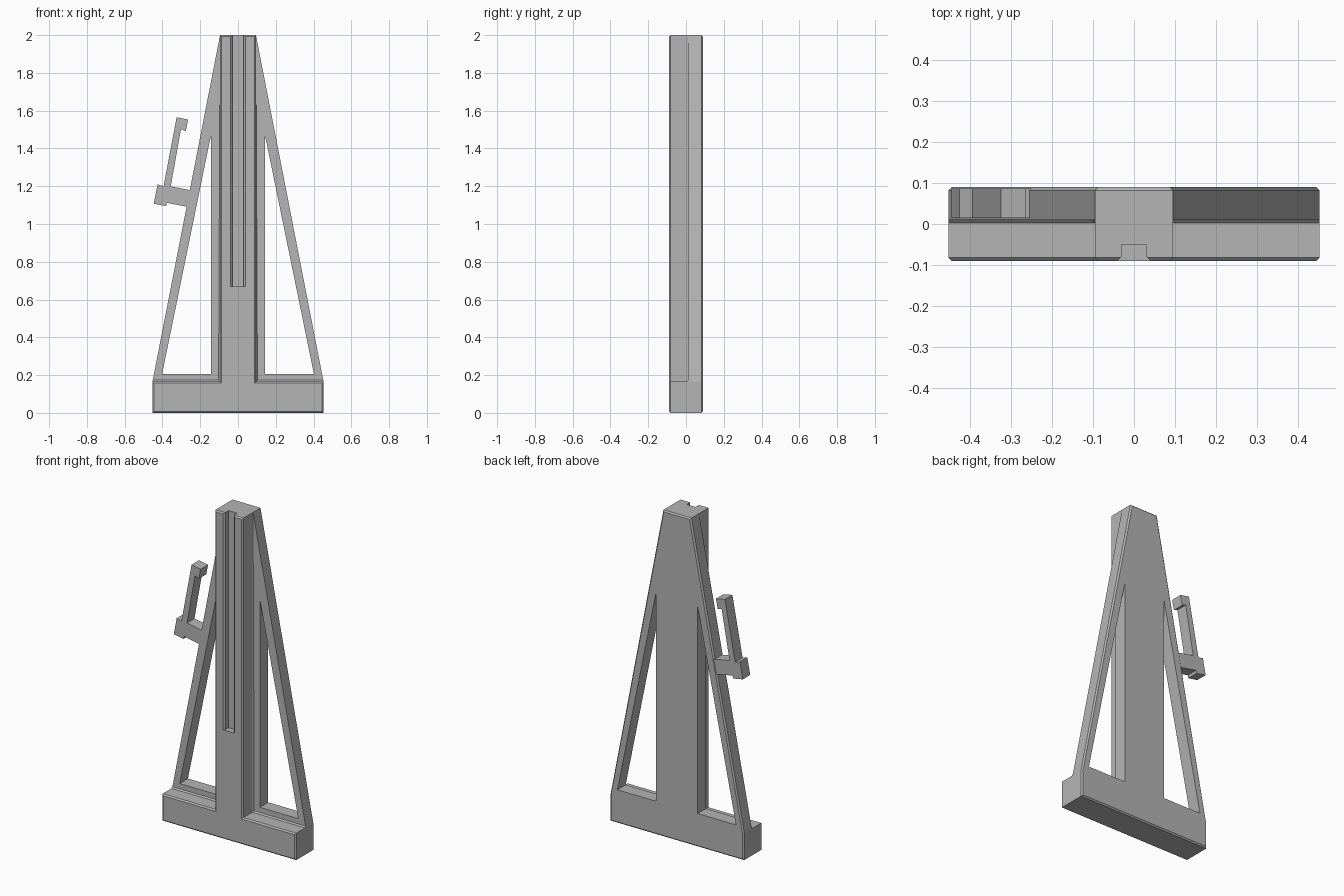
import bpy
import bmesh

cube = bpy.data.objects.get("Cube")
if cube:
    bpy.data.objects.remove(cube, do_unlink=True)

GREY = (0.46, 0.46, 0.46, 1)
grey = bpy.data.materials.new("plain grey")
grey.use_nodes = True
grey.diffuse_color = GREY
grey.node_tree.nodes["Principled BSDF"].inputs["Base Color"].default_value = GREY

BASE_X, TOP_X, BASE_Z, HEIGHT = 0.453, 0.095, 0.165, 2.0
FRONT, MID, BACK = -0.09, 0.01, 0.09
EDGE = 0.008


def loft(name, rings):
    """Solid through (y, [(x, z), ...]) rings of equal length."""
    bm = bmesh.new()
    loops = [[bm.verts.new((x, y, z)) for x, z in pts] for y, pts in rings]
    bm.faces.new(loops[0])
    bm.faces.new(loops[-1])
    for a, b in zip(loops, loops[1:]):
        for i in range(len(a)):
            j = (i + 1) % len(a)
            bm.faces.new((a[i], a[j], b[j], b[i]))
    bmesh.ops.recalc_face_normals(bm, faces=bm.faces)
    mesh = bpy.data.meshes.new(name)
    bm.to_mesh(mesh)
    bm.free()
    mesh.materials.append(grey)
    obj = bpy.data.objects.new(name, mesh)
    bpy.context.collection.objects.link(obj)
    return obj


def mirrored(right):
    """Close a half outline with its mirror image."""
    return right + [(-x, z) for x, z in reversed(right)]


def cut(target, cutter):
    mod = target.modifiers.new("cut", 'BOOLEAN')
    mod.operation = 'DIFFERENCE'
    mod.solver = 'EXACT'
    mod.object = cutter
    cutter.hide_render = True
    bpy.context.view_layer.objects.active = target
    bpy.ops.object.modifier_apply(modifier=mod.name)
    bpy.data.objects.remove(cutter, do_unlink=True)


# Tapered back plate with a chamfered rear rim
def plate_outline(d):
    return mirrored([(BASE_X - d, d), (BASE_X - d, BASE_Z), (TOP_X - d, HEIGHT - d)])


plate = loft("back_plate", [(MID, plate_outline(0)), (BACK - EDGE, plate_outline(0)),
                            (BACK, plate_outline(EDGE))])

# Triangular windows on both sides of the column
for s in (1, -1):
    window = [(s * 0.142, 0.205), (s * 0.402, 0.205), (s * 0.142, 1.475)]
    cut(plate, loft("window_cutter", [(-0.1, window), (0.2, window)]))


# Column and foot: front rim chamfered, flared where they meet the plate
def column_outline(d, flare=0):
    return mirrored([(BASE_X - d, d), (BASE_X - d, BASE_Z - d + flare),
                     (TOP_X - d + flare, BASE_Z - d + flare), (TOP_X - d, HEIGHT - d)])


column = loft("column_and_foot", [
    (FRONT, column_outline(EDGE)), (FRONT + EDGE, column_outline(0)),
    (MID - EDGE, column_outline(0)), (MID, column_outline(0, EDGE))])


# Slot down the front of the column, with a widened mouth
def slot_outline(half):
    return mirrored([(half, 0.67), (half, 2.1)])


cut(column, loft("slot_cutter", [(-0.1, slot_outline(0.05)), (-0.08, slot_outline(0.03)),
                                 (-0.05, slot_outline(0.03))]))

# Hooked bracket on the right leg
hook = [(-0.24, 1.085), (-0.274, 1.092), (-0.376, 1.112), (-0.381, 1.095), (-0.446, 1.107),
        (-0.426, 1.21), (-0.394, 1.2), (-0.325, 1.565), (-0.264, 1.553), (-0.276, 1.492),
        (-0.302, 1.502), (-0.356, 1.199), (-0.256, 1.18), (-0.235, 1.176)]
loft("side_hook", [(0.015, hook), (0.087, hook)])
